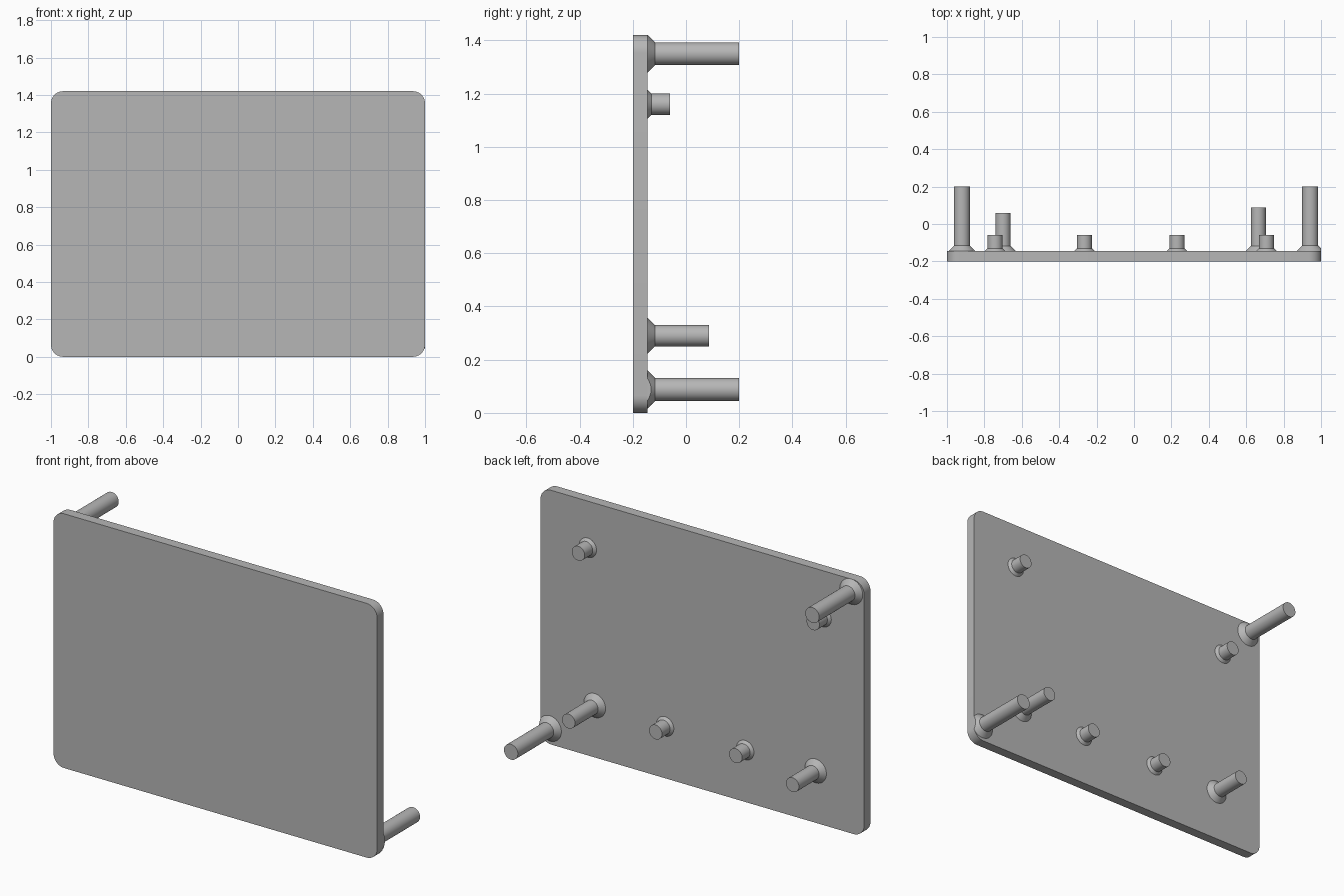
import bpy
import bmesh
from math import cos, sin, pi, radians

default = bpy.data.objects.get("Cube")
if default:
    bpy.data.objects.remove(default, do_unlink=True)

GREY = (0.47, 0.47, 0.47, 1)
grey = bpy.data.materials.new("plain grey")
grey.diffuse_color = GREY
grey.use_nodes = True
grey.node_tree.nodes["Principled BSDF"].inputs["Base Color"].default_value = GREY

HEIGHT = 1.42
FRONT, BACK = -0.2, -0.144
CORNER = 0.065
SIDES = 48


def finish(bm, name):
    bmesh.ops.recalc_face_normals(bm, faces=bm.faces)
    mesh = bpy.data.meshes.new(name)
    bm.to_mesh(mesh)
    bm.free()
    mesh.materials.append(grey)
    obj = bpy.data.objects.new(name, mesh)
    bpy.context.collection.objects.link(obj)
    bpy.ops.object.select_all(action="DESELECT")
    obj.select_set(True)
    bpy.context.view_layer.objects.active = obj
    bpy.ops.object.shade_smooth_by_angle(angle=radians(30))
    return obj


def build_panel():
    # Rounded rectangle outline, extruded through its thickness
    bm = bmesh.new()
    right, top = 1 - CORNER, HEIGHT - CORNER
    centres = [(right, top), (-right, top), (-right, CORNER), (right, CORNER)]
    steps = 10
    outline = []
    for quarter, (cx, cz) in enumerate(centres):
        for i in range(steps + 1):
            a = (quarter + i / steps) * pi / 2
            outline.append(bm.verts.new((cx + CORNER * cos(a), FRONT, cz + CORNER * sin(a))))
    face = bm.faces.new(outline)
    moved = bmesh.ops.extrude_face_region(bm, geom=[face], use_keep_orig=True)["geom"]
    for v in moved:
        if isinstance(v, bmesh.types.BMVert):
            v.co.y = BACK
    finish(bm, "panel")


def build_post(name, x, z, radius, flare, end):
    # Cylinder with a chamfered collar where it meets the panel
    bm = bmesh.new()
    rings = []
    for r, y in ((radius + flare, BACK), (radius, BACK + flare), (radius, end)):
        rings.append([bm.verts.new((x + r * cos(2 * pi * i / SIDES), y,
                                    z + r * sin(2 * pi * i / SIDES))) for i in range(SIDES)])
    for low, high in zip(rings, rings[1:]):
        for i in range(SIDES):
            j = (i + 1) % SIDES
            bm.faces.new((low[i], low[j], high[j], high[i]))
    bm.faces.new(rings[0])
    bm.faces.new(rings[-1])
    # Trim a collar flush with the panel's side
    if x + radius + flare > 1:
        bmesh.ops.bisect_plane(bm, geom=bm.verts[:] + bm.edges[:] + bm.faces[:],
                               plane_co=(1, 0, 0), plane_no=(1, 0, 0), clear_outer=True)
        bmesh.ops.holes_fill(bm, edges=[e for e in bm.edges if e.is_boundary])
    finish(bm, name)


build_panel()

# Long corner posts
build_post("long_post_upper_right", -0.92, 1.35, 0.043, 0.028, 0.2)
build_post("long_post_lower_left", 0.942, 0.088, 0.043, 0.028, 0.2)

# Medium posts
build_post("medium_post_right", -0.70, 0.29, 0.04, 0.027, 0.06)
build_post("medium_post_left", 0.665, 0.29, 0.04, 0.027, 0.087)

# Short pegs
for name, x, z in (("upper_right", -0.743, 1.16), ("upper_left", 0.708, 1.16),
                   ("lower_right", -0.265, 0.29), ("lower_left", 0.23, 0.29)):
    build_post("short_peg_" + name, x, z, 0.04, 0.014, -0.06)
